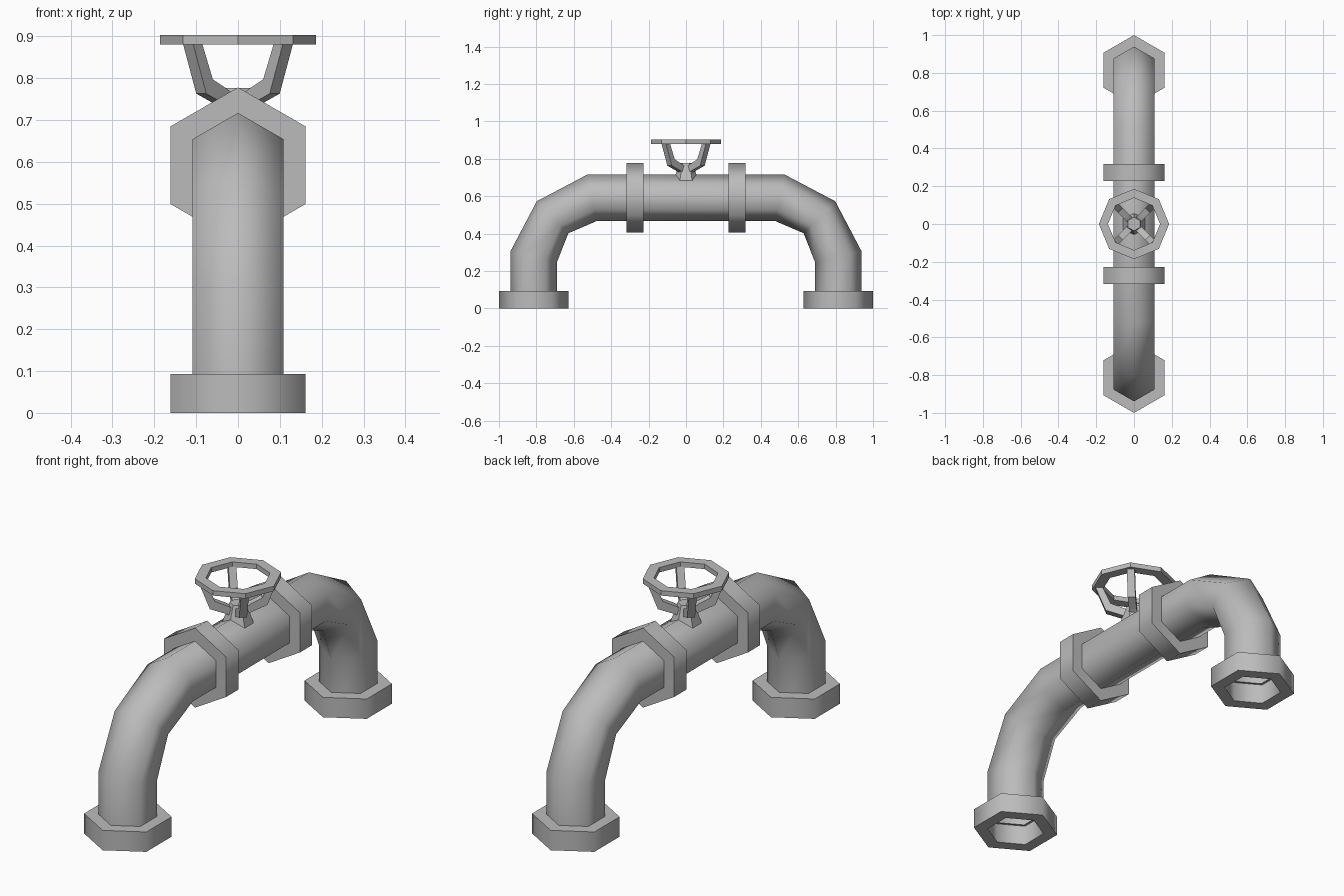
import bpy, bmesh
from math import sin, cos, pi, radians
from mathutils import Vector

cube = bpy.data.objects.get("Cube")
if cube:
    bpy.data.objects.remove(cube, do_unlink=True)

metal = bpy.data.materials.new("grey metal")
metal.use_nodes = True
grey = (0.5, 0.5, 0.5, 1)
metal.diffuse_color = grey
metal.node_tree.nodes["Principled BSDF"].inputs["Base Color"].default_value = grey

PIPE_R, FLANGE_R = 0.125, 0.186
LEG_Y, PIPE_Z = 0.814, 0.592


def loft(name, rings, caps=False, closed=False, smooth=False):
    """Skin a list of equal rings of points."""
    bm = bmesh.new()
    loops = [[bm.verts.new(p) for p in ring] for ring in rings]
    pairs = list(zip(loops, loops[1:]))
    if closed:
        pairs.append((loops[-1], loops[0]))
    n = len(loops[0])
    for a, b in pairs:
        for i in range(n):
            j = (i + 1) % n
            bm.faces.new((a[i], a[j], b[j], b[i]))
    if caps:
        bm.faces.new(loops[0])
        bm.faces.new(loops[-1])
    bmesh.ops.recalc_face_normals(bm, faces=bm.faces[:])
    mesh = bpy.data.meshes.new(name)
    bm.to_mesh(mesh)
    bm.free()
    mesh.materials.append(metal)
    obj = bpy.data.objects.new(name, mesh)
    bpy.context.collection.objects.link(obj)
    if smooth:
        bpy.ops.object.select_all(action='DESELECT')
        obj.select_set(True)
        bpy.context.view_layer.objects.active = obj
        bpy.ops.object.shade_smooth_by_angle(angle=radians(65))
    return obj


def ring(center, up, side, n=6):
    """Polygon with its first corner along up."""
    c, u, s = Vector(center), Vector(up), Vector(side)
    return [c + u * cos(2 * pi * i / n) + s * sin(2 * pi * i / n) for i in range(n)]


def flat_ring(y, z, r, n=6):
    return ring((0, y, z), (0, r, 0), (r, 0, 0), n)


def upright_ring(y, z, r):
    return ring((0, y, z), (0, 0, r), (r, 0, 0))


# Arched hexagonal pipe: outer and inner (y, z) of each mitre along one half
half = [((-0.939, 0), (-0.689, 0)),
        ((-0.939, 0.305), (-0.689, 0.25)),
        ((-0.798, 0.573), (-0.629, 0.402)),
        ((-0.525, 0.717), (-0.478, 0.467))]
mitres = half + [((-o[0], o[1]), (-i[0], i[1])) for o, i in reversed(half)]
pipe_rings = []
for outer, inner in mitres:
    o, i = Vector((0, *outer)), Vector((0, *inner))
    pipe_rings.append(ring((o + i) / 2, (o - i) / 2, (PIPE_R * 1.0, 0, 0)))
loft("pipe", pipe_rings, smooth=True)

# Hexagonal flanges at the feet and on the straight run
for label, s in (("front", -1), ("back", 1)):
    section = [(0, PIPE_R), (0, FLANGE_R), (0.093, FLANGE_R), (0.093, PIPE_R * 0.9)]
    loft(label + "_foot_flange",
         [flat_ring(s * LEG_Y, z, r) for z, r in section], smooth=True)
    section = [(0.227, 0.11), (0.227, FLANGE_R), (0.317, FLANGE_R), (0.317, 0.11)]
    loft(label + "_pipe_flange",
         [upright_ring(s * y, PIPE_Z, r) for y, r in section], closed=True, smooth=True)

# Valve stem: tapered hexagonal hub
loft("valve_hub", [flat_ring(0, 0.66, 0.074), flat_ring(0, 0.777, 0.036)], caps=True)

# Octagonal handwheel
section = [(0.88, 0.138), (0.88, 0.186), (0.903, 0.186), (0.903, 0.138)]
loft("handwheel", [flat_ring(0, z, r, 8) for z, r in section], closed=True)

# Four bent arms on the diagonals: outer and inner (radius, z) at each joint
arm = [((0.02, 0.718), (0.02, 0.755)), ((0.061, 0.738), (0.051, 0.773)),
       ((0.124, 0.763), (0.102, 0.797)), ((0.17, 0.885), (0.139, 0.885))]
W = 0.017
for k in range(4):
    a = pi / 4 + k * pi / 2
    out, side = Vector((cos(a), sin(a), 0)), Vector((-sin(a), cos(a), 0)) * W
    up = Vector((0, 0, 1))
    rings = []
    for (ro, zo), (ri, zi) in arm:
        o, i = out * ro + up * zo, out * ri + up * zi
        rings.append([o - side, o + side, i + side, i - side])
    loft("wheel_arm_%d" % (k + 1), rings, caps=True)
